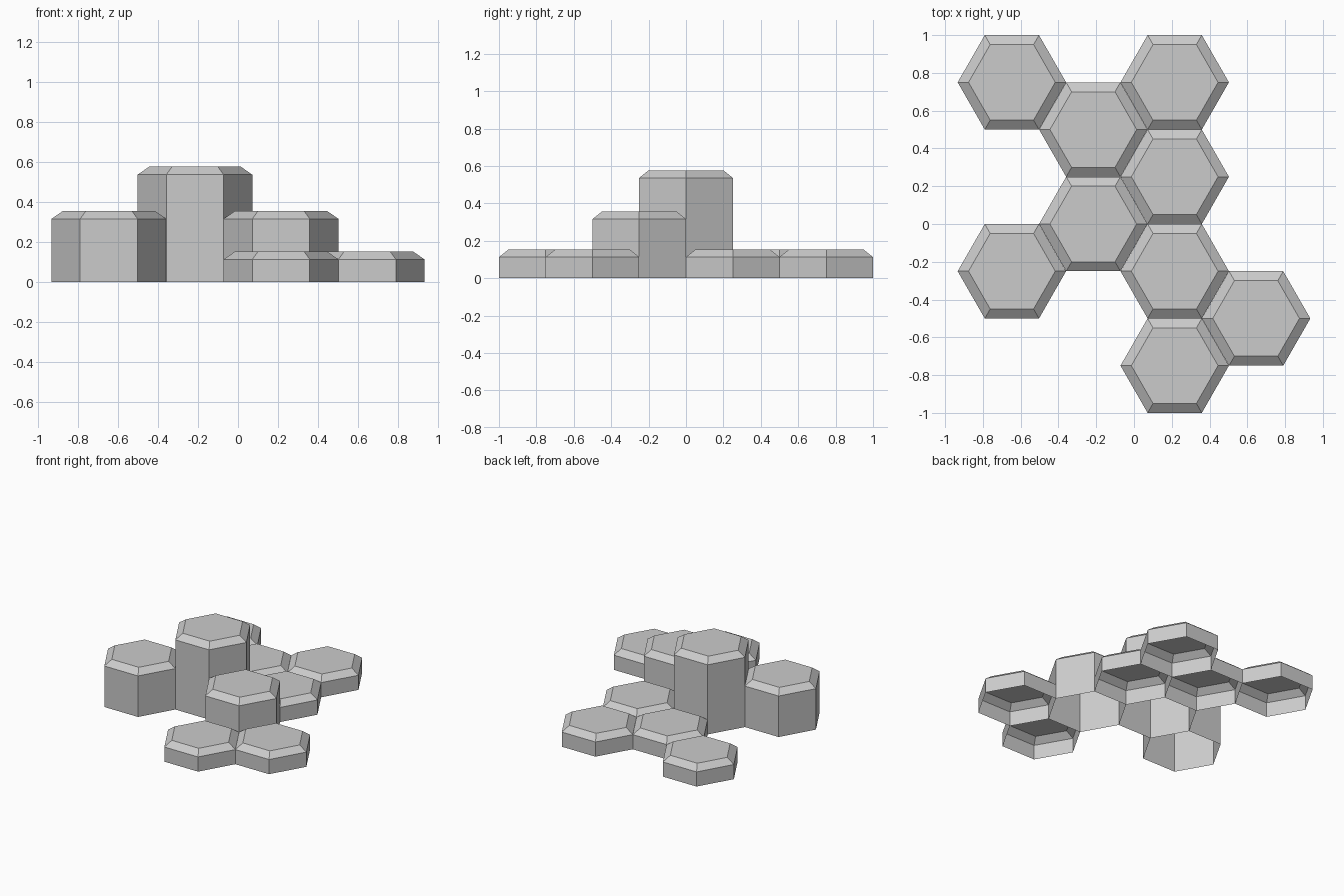
import bpy
import bmesh
from math import cos, sin, tau

cube = bpy.data.objects.get("Cube")
if cube:
    bpy.data.objects.remove(cube, do_unlink=True)

# Single flat grey
grey = bpy.data.materials.new("stone_grey")
grey.use_nodes = True
colour = (0.6, 0.6, 0.6, 1)
grey.diffuse_color = colour
grey.node_tree.nodes["Principled BSDF"].inputs["Base Color"].default_value = colour

RADIUS_X, RADIUS_Y = 0.287, 0.2887   # corner radius along each axis
INSET = 0.8                          # size of the flat top against the base
CHAMFER = 0.04                       # height of the sloped rim
STEP_X, STEP_Y = 0.431, 0.25         # spacing of the tile grid
LOW, MID, TALL = 0.153, 0.356, 0.577


def hex_tile(name, column, row, height):
    """Hexagonal prism with a chamfered top and an open underside."""
    bm = bmesh.new()
    rings = []
    for z, size in ((0, 1), (height - CHAMFER, 1), (height, INSET)):
        rings.append([bm.verts.new((size * RADIUS_X * cos(tau * i / 6),
                                    size * RADIUS_Y * sin(tau * i / 6), z))
                      for i in range(6)])
    for lower, upper in zip(rings, rings[1:]):
        for i in range(6):
            j = (i + 1) % 6
            bm.faces.new((lower[i], lower[j], upper[j], upper[i]))
    bm.faces.new(rings[-1])
    mesh = bpy.data.meshes.new(name)
    bm.to_mesh(mesh)
    bm.free()
    mesh.materials.append(grey)
    tile = bpy.data.objects.new(name, mesh)
    tile.location = (column * STEP_X, row * STEP_Y, 0)
    bpy.context.collection.objects.link(tile)


# Tiles: name, grid column, grid row, height
for tile in (
    ("back_right_tile", -1.5, 3, LOW),
    ("back_middle_tile", -0.5, 2, LOW),
    ("back_left_tile", 0.5, 3, LOW),
    ("inner_left_tile", 0.5, 1, LOW),
    ("tall_centre_column", -0.5, 0, TALL),
    ("right_column", -1.5, -1, MID),
    ("left_column", 0.5, -1, MID),
    ("front_tile", 0.5, -3, LOW),
    ("outer_left_tile", 1.5, -2, LOW),
):
    hex_tile(*tile)
